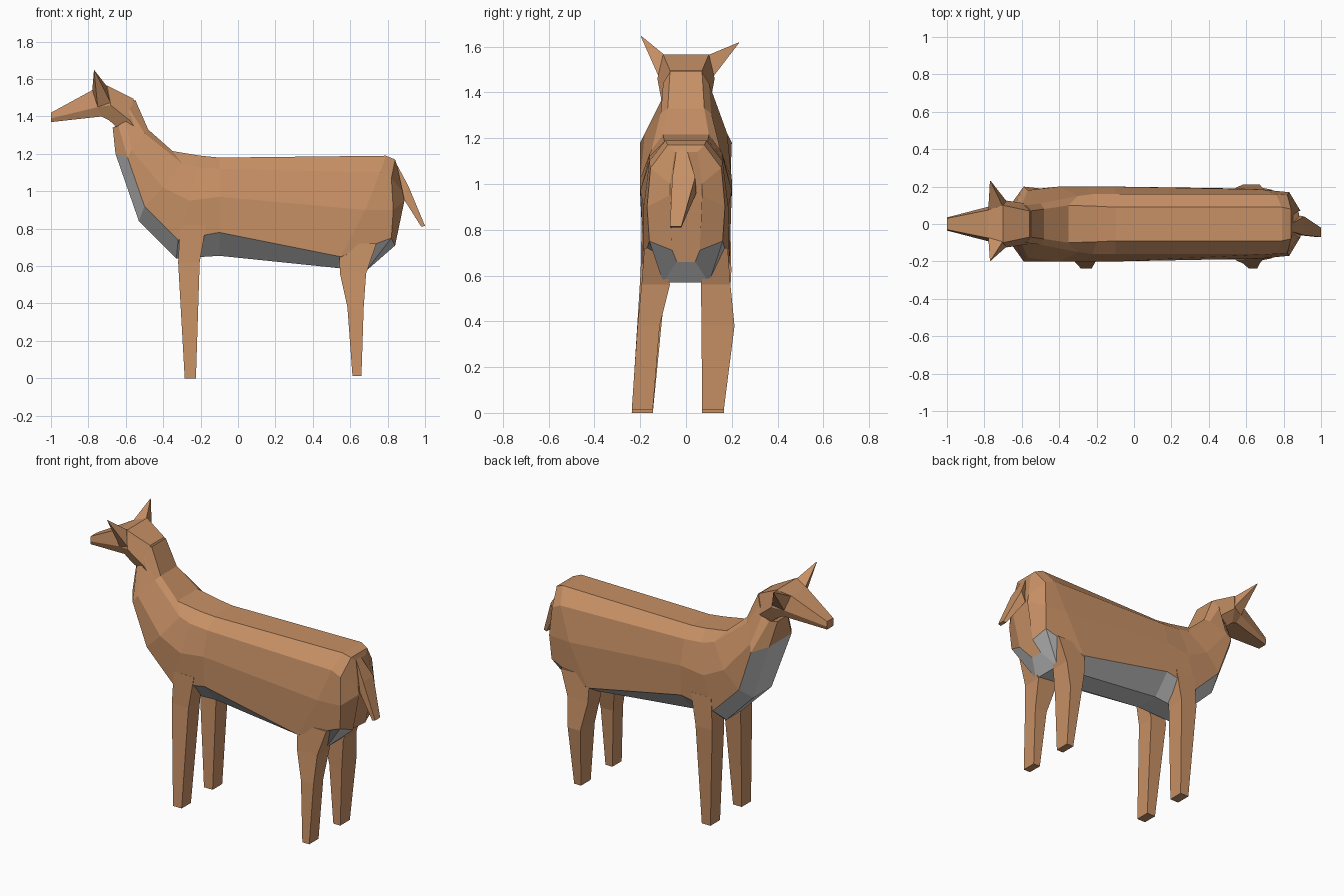
import bpy, bmesh

def material(name, color):
    m = bpy.data.materials.new(name)
    m.diffuse_color = (*color, 1)
    return m

BROWN = material("brown_coat", (0.57, 0.28, 0.13))
PALE = material("pale_underside", (0.8, 0.8, 0.8))

def loft(name, rings, pale=lambda ring, side: False):
    """Skin a list of equal-length point rings, capping both ends."""
    bm = bmesh.new()
    vs = [[bm.verts.new(p) for p in r] for r in rings]
    n = len(rings[0])
    for i in range(len(rings) - 1):
        for j in range(n):
            k = (j + 1) % n
            f = bm.faces.new((vs[i][j], vs[i][k], vs[i + 1][k], vs[i + 1][j]))
            f.material_index = int(pale(i, j))
    bm.faces.new(vs[0])
    end = bm.faces.new(vs[-1])
    end.material_index = int(pale(len(rings) - 1, -1))
    bmesh.ops.recalc_face_normals(bm, faces=bm.faces)
    mesh = bpy.data.meshes.new(name)
    bm.to_mesh(mesh)
    bm.free()
    mesh.materials.append(BROWN)
    mesh.materials.append(PALE)
    ob = bpy.data.objects.new(name, mesh)
    bpy.context.collection.objects.link(ob)
    return ob

def mirrored(half):
    """Complete a half cross-section across the y = 0 plane."""
    return half + [(x, -y, z) for x, y, z in reversed(half)]

def box_ring(x0, x1, y0, y1, z):
    return [(x0, y0, z), (x1, y0, z), (x1, y1, z), (x0, y1, z)]

# Neck and torso: half sections run from spine to belly
body = [
    [(-.55, .07, 1.49), (-.58, .10, 1.44), (-.60, .10, 1.38), (-.64, .09, 1.35), (-.67, .05, 1.34)],
    [(-.48, .08, 1.33), (-.50, .11, 1.31), (-.57, .18, 1.22), (-.59, .20, 1.18), (-.655, .11, 1.20)],
    [(-.35, .10, 1.215), (-.30, .15, 1.15), (-.40, .20, 1.02), (-.50, .19, .92), (-.53, .09, .84)],
    [(-.20, .095, 1.19), (-.22, .16, 1.13), (-.26, .20, .95), (-.32, .19, .74), (-.33, .07, .64)],
    [(-.10, .09, 1.18), (-.10, .16, 1.12), (-.10, .20, .97), (-.10, .19, .78), (-.10, .08, .655)],
    [(.79, .09, 1.19), (.76, .16, 1.10), (.68, .185, .90), (.55, .19, .65), (.53, .08, .59)],
    [(.84, .08, 1.17), (.82, .155, 1.07), (.83, .17, .90), (.82, .16, .75), (.68, .10, .57)],
    [(.85, .05, 1.14), (.88, .07, 1.00), (.89, .07, .95), (.84, .06, .71), (.76, .04, .66)],
]
loft("body", [mirrored(h) for h in body],
     lambda i, j: i > 0 and j in (3, 4, 5))

# Head
head = [
    [(-1.0, .03, 1.42), (-1.0, .035, 1.39), (-1.0, .03, 1.37)],
    [(-.78, .075, 1.54), (-.75, .10, 1.45), (-.73, .08, 1.40)],
    [(-.70, .10, 1.565), (-.68, .125, 1.46), (-.69, .09, 1.38)],
    [(-.56, .07, 1.495), (-.58, .11, 1.38), (-.65, .08, 1.345)],
    [(-.50, .07, 1.36), (-.53, .10, 1.31), (-.60, .08, 1.31)],
]
loft("head", [mirrored(h) for h in head])

# Ears, slightly uneven
for side, s, tip in (("left", 1, (-.77, .235, 1.62)), ("right", -1, (-.77, -.20, 1.65))):
    base = [(-.78, s * .06, 1.53), (-.70, s * .09, 1.56),
            (-.68, s * .12, 1.47), (-.75, s * .10, 1.45)]
    loft(side + "_ear", [base, [tuple(t + .03 * (b - t) for b, t in zip(p, tip)) for p in base]]
         )

# Legs: tapering four-sided columns, feet set a little off centre
for side, inner, outer, foot_in, foot_out in (
        ("right", -.07, -.198, -.145, -.237), ("left", .065, .198, .07, .165)):
    loft(side + "_front_leg", [
        box_ring(-.31, -.17, inner * 1.6, outer * .98, .82),
        box_ring(-.32, -.205, inner * 1.2, outer, .62),
        box_ring(-.285, -.225, foot_in, foot_out, 0)])
    loft(side + "_hind_leg", [
        box_ring(.54, .74, inner * 1.6, outer * .92, .72),
        box_ring(.545, .685, inner, outer * .98, .56),
        box_ring(.585, .672, inner + (foot_in - inner) * .6, outer * 1.07, .38),
        box_ring(.612, .66, foot_in, foot_out, .012)])

# Tail: thin wedge widening, then ending in a blunt tip
loft("tail", [
    [(.84, -.04, 1.16), (.84, .0, 1.16), (.82, .0, 1.10), (.82, -.04, 1.10)],
    [(.91, -.06, 1.03), (.91, .04, 1.03), (.885, .045, .96), (.885, -.06, .96)],
    [(1.0, -.07, .815), (1.0, -.02, .815), (.98, -.02, .81), (.98, -.07, .81)]])
